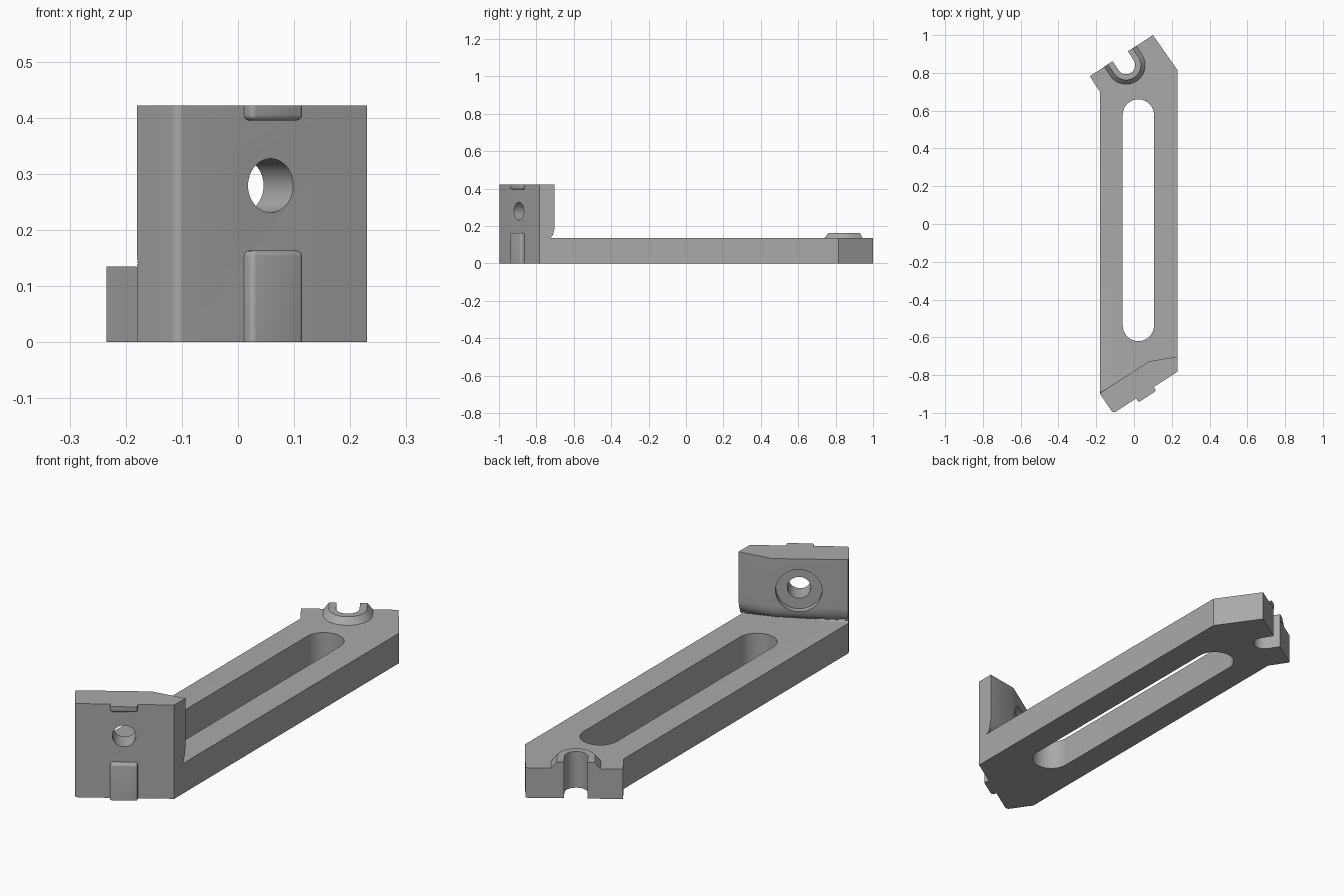
import bpy, bmesh
from math import cos, sin, pi
from mathutils import Matrix, Vector

if "Cube" in bpy.data.objects:
    bpy.data.objects.remove(bpy.data.objects["Cube"])

steel = bpy.data.materials.new("grey steel")
steel.use_nodes = True
grey = (0.4, 0.4, 0.4, 1)
steel.diffuse_color = grey
steel.node_tree.nodes["Principled BSDF"].inputs["Base Color"].default_value = grey

BAR, TOP, KEY = 0.135, 0.422, 0.163      # bar, wall and low key heights
U = Vector((0.34, 0.22, 0)).normalized()  # along the slanted end faces
N = Vector((-U.y, U.x, 0))                # towards the rear


def frame(x, y, z=0):
    """Local axes: x along the end face, y to the rear, z up."""
    m = Matrix((U, N, (0, 0, 1))).transposed().to_4x4()
    m.translation = (x, y, z)
    return m


def finish(name, bm, matrix=None):
    bmesh.ops.recalc_face_normals(bm, faces=bm.faces[:])
    if matrix:
        bm.transform(matrix)
    mesh = bpy.data.meshes.new(name)
    bm.to_mesh(mesh)
    bm.free()
    mesh.materials.append(steel)
    ob = bpy.data.objects.new(name, mesh)
    bpy.context.collection.objects.link(ob)
    return ob


def prism(name, low, z0, z1, high=None, matrix=None, round_edges=None, radius=0, segments=4):
    """Extrude an outline, optionally tapering, and round the chosen edges."""
    bm = bmesh.new()
    a = [bm.verts.new((x, y, z0)) for x, y in low]
    b = [bm.verts.new((x, y, z1)) for x, y in (high or low)]
    bm.faces.new(a[::-1])
    bm.faces.new(b)
    for i in range(len(a)):
        j = (i + 1) % len(a)
        bm.faces.new((a[i], a[j], b[j], b[i]))
    if round_edges:
        edges = [bm.edges.get(pair) for pair in round_edges(a, b)]
        bmesh.ops.bevel(bm, geom=edges, offset=radius, segments=segments,
                        profile=0.5, affect='EDGES')
    return finish(name, bm, matrix)


def cylinder(name, r, y0, y1, matrix):
    """Cylinder along the local y axis."""
    bm = bmesh.new()
    bmesh.ops.create_cone(bm, cap_ends=True, segments=48, radius1=r, radius2=r, depth=y1 - y0)
    bm.transform(Matrix.Translation((0, (y0 + y1) / 2, 0)) @ Matrix.Rotation(pi / 2, 4, 'X'))
    return finish(name, bm, matrix)


def u_shape(r, end, steps=32):
    """Half circle towards the front with straight sides to the rear."""
    arc = [(r * cos(pi + pi * i / steps), r * sin(pi + pi * i / steps)) for i in range(steps + 1)]
    return [(-r, end)] + arc + [(r, end)]


def cut(ob, cutters):
    for c in cutters:
        mod = ob.modifiers.new("cut", 'BOOLEAN')
        mod.operation, mod.solver, mod.object = 'DIFFERENCE', 'EXACT', c
    bpy.context.view_layer.update()
    deps = bpy.context.evaluated_depsgraph_get()
    mesh = bpy.data.meshes.new_from_object(ob.evaluated_get(deps))
    ob.modifiers.clear()
    ob.data = mesh


# Bracket body: full-height outline
outline = [(-0.11, -1.002), (0.23, -0.782), (0.23, 0.815), (0.10, 1.0),
           (-0.234, 0.782), (-0.18, 0.7), (-0.18, -0.9)]
bracket = prism("bracket_body", outline, 0, TOP, radius=0.015,
                round_edges=lambda a, b: [(a[0], b[0])])

# Cutter that leaves the end wall with a rounded inner corner
behind = [(-0.5, -1.102), (0.08, -0.727), (0.6, -0.64), (0.6, 1.3), (-0.5, 1.3)]
wall_cut = prism("wall_cutter", behind, BAR, 0.6, radius=0.07, segments=10,
                 round_edges=lambda a, b: [(a[0], a[1]), (a[1], a[2])])

# Long adjusting slot
cx, r, y0, y1 = 0.023, 0.083, -0.62, 0.66
slot = [(cx + r * cos(pi * i / 24), y1 - r + r * sin(pi * i / 24)) for i in range(25)]
slot += [(cx - r * cos(pi * i / 24), y0 + r - r * sin(pi * i / 24)) for i in range(25)]
slot_cut = prism("slot_cutter", slot, -0.1, 0.3)

# Bolt hole with a shallow counterbore on the inner side
hole = frame(0.058, -0.893, 0.279)
bolt_cut = cylinder("bolt_cutter", 0.048, -0.1, 0.3, hole)
bore_cut = cylinder("counterbore_cutter", 0.095, 0.097, 0.25, hole)

# Open hook at the rear end
hook = frame(-0.042, 0.841)
end = (Vector((0.10, 1.0, 0)) - hook.translation).dot(N)
hook_cut = prism("hook_cutter", u_shape(0.048, 0.3), -0.1, 0.3, matrix=hook)
hook_boss = prism("hook_boss", u_shape(0.102, end), BAR - 0.001, KEY,
                  high=u_shape(0.078, end), matrix=hook)

cutters = [wall_cut, slot_cut, bolt_cut, bore_cut, hook_cut]
cut(bracket, cutters)
cut(hook_boss, [hook_cut])
for c in cutters:
    bpy.data.objects.remove(c)

# Locating keys on the front face
key = [(-0.056, -0.024), (0.056, -0.024), (0.056, 0.01), (-0.056, 0.01)]
sides = lambda a, b: [(a[0], b[0]), (a[1], b[1])]
face = frame(0.058, -0.893)
lower = prism("lower_key", key, 0, KEY, matrix=face, radius=0.01,
              round_edges=lambda a, b: sides(a, b) + [(b[0], b[1]), (b[1], b[2]), (b[3], b[0])])
upper = prism("upper_key", key, 0.395, TOP, matrix=face, radius=0.01,
              round_edges=lambda a, b: sides(a, b) + [(a[0], a[1]), (a[1], a[2]), (a[3], a[0])])

# Smooth curves, crisp edges
bpy.ops.object.select_all(action='DESELECT')
for ob in (bracket, hook_boss, lower, upper):
    ob.select_set(True)
bpy.context.view_layer.objects.active = bracket
bpy.ops.object.shade_smooth_by_angle(angle=pi / 6)
